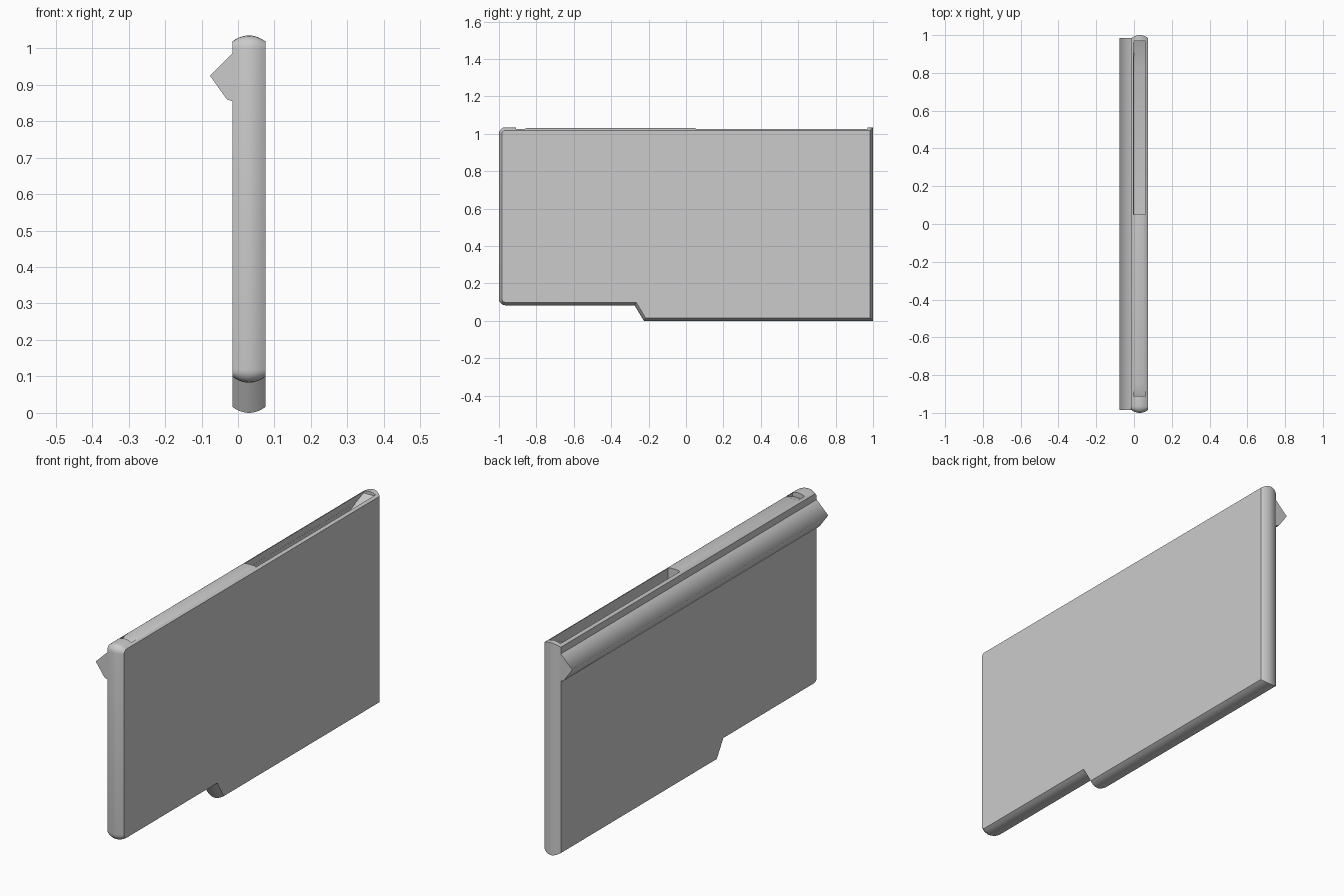
import bpy, bmesh, math
from mathutils import Vector

if "Cube" in bpy.data.objects:
    bpy.data.objects.remove(bpy.data.objects["Cube"])

grey = bpy.data.materials.new("plain grey")
grey.use_nodes = True
grey.diffuse_color = (0.6, 0.6, 0.6, 1)
grey.node_tree.nodes["Principled BSDF"].inputs["Base Color"].default_value = (0.6, 0.6, 0.6, 1)


def round_corners(corners, steps=5):
    """Turn (y, z, radius) corners into a closed outline with filleted corners."""
    out = []
    for i, (y, z, r) in enumerate(corners):
        p = Vector((y, z))
        if r == 0:
            out.append(p)
            continue
        a = (Vector(corners[i - 1][:2]) - p).normalized()
        b = (Vector(corners[(i + 1) % len(corners)][:2]) - p).normalized()
        # Square corners: the arc runs from one tangent point to the other
        for k in range(steps + 1):
            t = math.pi / 2 * k / steps
            out.append(p + a * r * (1 - math.sin(t)) + b * r * (1 - math.cos(t)))
    return out


def inset(points, d):
    """Mitred inset of a counter-clockwise outline."""
    out = []
    for i, p in enumerate(points):
        e1 = (p - points[i - 1]).normalized()
        e2 = (points[(i + 1) % len(points)] - p).normalized()
        n1, n2 = Vector((-e1.y, e1.x)), Vector((-e2.y, e2.x))
        out.append(p + (n1 + n2) * d / (1 + n1.dot(n2)))
    return out


def loft(name, rings):
    """Skin equal-length rings of 3D points and cap both ends."""
    bm = bmesh.new()
    loops = [[bm.verts.new(p) for p in ring] for ring in rings]
    for a, b in zip(loops, loops[1:]):
        for i in range(len(a)):
            bm.faces.new((a[i - 1], a[i], b[i], b[i - 1]))
    bm.faces.new(loops[0])
    bm.faces.new(loops[-1])
    bmesh.ops.recalc_face_normals(bm, faces=bm.faces)
    mesh = bpy.data.meshes.new(name)
    bm.to_mesh(mesh)
    bm.free()
    mesh.materials.append(grey)
    obj = bpy.data.objects.new(name, mesh)
    bpy.context.collection.objects.link(obj)
    return obj


def activate(obj):
    bpy.ops.object.select_all(action='DESELECT')
    obj.select_set(True)
    bpy.context.view_layer.objects.active = obj


# Stepped slab with a bulged rim
outline = round_corners([
    (-1, 0.083, 0.035), (-0.275, 0.083, 0), (-0.225, 0, 0),
    (1, 0, 0), (1, 1.035, 0), (-1, 1.035, 0.035)])
mid, half_width, bulge, steps = 0.03, 0.045, 0.016, 10
rings = []
for k in range(steps + 1):
    t = 2 * k / steps - 1
    rings.append([(mid + half_width * t, p.x, p.y) for p in inset(outline, bulge * t * t)])
body = loft("body", rings)

# Top channel: shallow at the front, deep at the back with a ramped end
channel = [(-0.91, 1.1), (-0.91, 1.01), (-0.85, 1.031), (0.05, 1.031),
           (0.05, 0.96), (0.82, 0.96), (0.97, 1.02), (0.97, 1.1)]
cutter = loft("channel_cutter", [[(x, y, z) for y, z in channel] for x in (-0.002, 0.062)])
cutter.hide_render = True
cut = body.modifiers.new("channel", 'BOOLEAN')
cut.operation = 'DIFFERENCE'
cut.solver = 'EXACT'
cut.object = cutter
activate(body)
bpy.ops.object.modifier_apply(modifier=cut.name)
bpy.data.objects.remove(cutter)
bpy.ops.object.shade_smooth_by_angle(angle=math.radians(35))

# Angular rail along the upper side, softened across its ridge
section = [(0, 0.995), (-0.015, 0.986), (-0.077, 0.925), (-0.03, 0.859), (-0.015, 0.855), (0, 0.857)]
rail = loft("side_rail", [[(x, y, z) for x, z in section] for y in (-0.985, 0.985)])
activate(rail)
bpy.ops.object.shade_smooth_by_angle(angle=math.radians(85))
